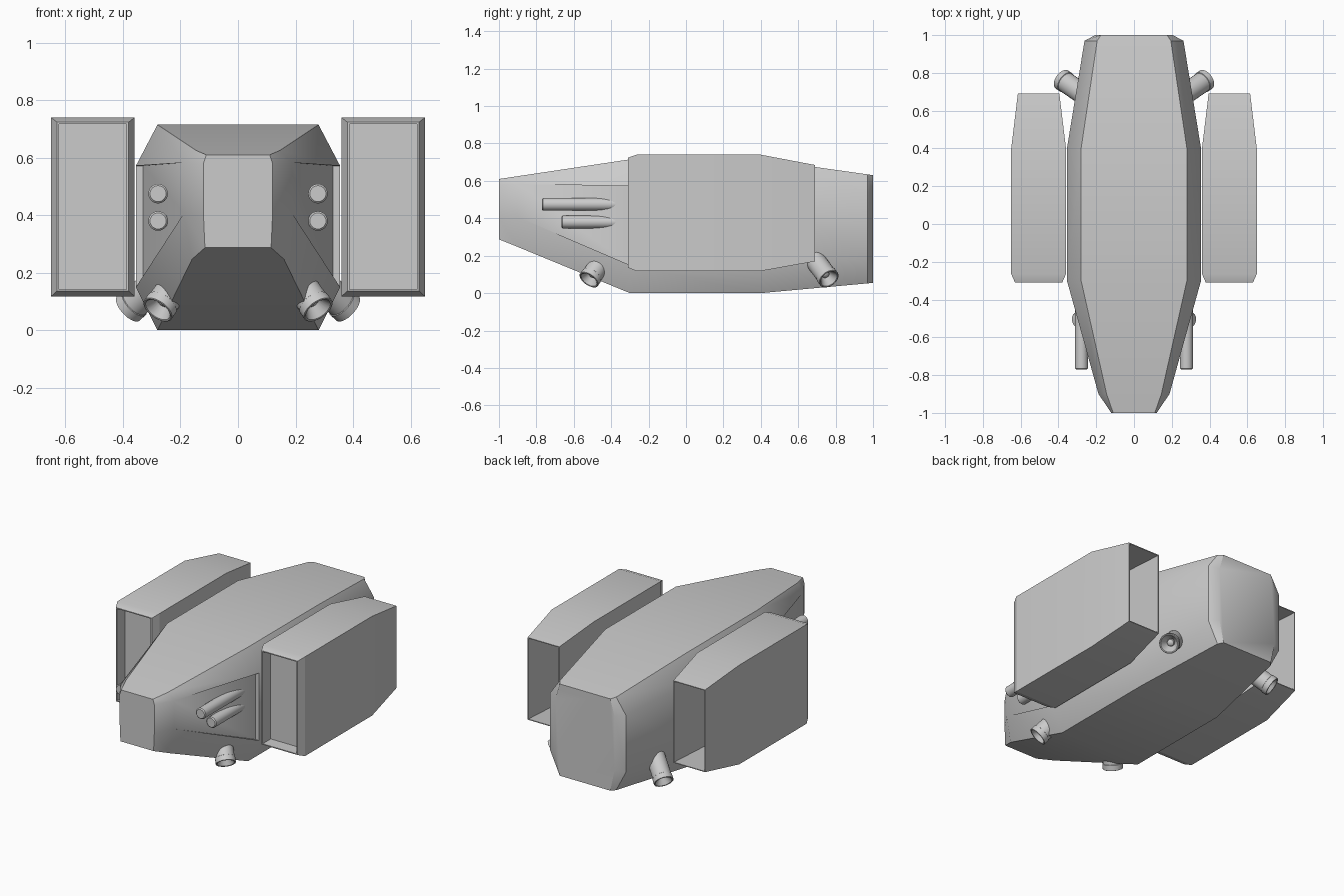
import bpy, bmesh, math
from mathutils import Vector

if "Cube" in bpy.data.objects:
    bpy.data.objects.remove(bpy.data.objects["Cube"])


def finish(name, bm, mirror=True, angle=35):
    bmesh.ops.recalc_face_normals(bm, faces=bm.faces[:])
    mesh = bpy.data.meshes.new(name)
    bm.to_mesh(mesh)
    bm.free()
    ob = bpy.data.objects.new(name, mesh)
    bpy.context.collection.objects.link(ob)
    if mirror:
        ob.modifiers.new("mirror", 'MIRROR')
    bpy.ops.object.select_all(action='DESELECT')
    ob.select_set(True)
    bpy.context.view_layer.objects.active = ob
    bpy.ops.object.shade_smooth_by_angle(angle=math.radians(angle))
    return ob


def loft(bm, rings, skip=()):
    """Bridge rings of points and cap both ends; skip holds (ring, side) gaps."""
    vs = [[bm.verts.new(p) for p in r] for r in rings]
    n = len(vs[0])
    for k in range(len(vs) - 1):
        for i in range(n):
            if (k, i) not in skip:
                j = (i + 1) % n
                bm.faces.new((vs[k][i], vs[k][j], vs[k + 1][j], vs[k + 1][i]))
    bm.faces.new(vs[0])
    bm.faces.new(vs[-1])
    return vs


def lathe(name, tip, direction, profile, n=24):
    """Round part on an axis; profile holds (radius, offset along the axis)."""
    d = Vector(direction).normalized()
    q = d.to_track_quat('Z', 'Y')
    rings = []
    for r, t in profile:
        rings.append([Vector(tip) + q @ Vector((r * math.cos(a), r * math.sin(a), t))
                      for a in (2 * math.pi * i / n for i in range(n))])
    bm = bmesh.new()
    loft(bm, rings)
    return finish(name, bm)


# Hull: octagonal sections (y, roof x, side x, floor x, roof z, side top z, side low z, floor z)
sections = [
    (-1.0, .11, .12, .115, .61, .58, .40, .287),
    (-0.9, .145, .188, .16, .625, .583, .407, .247),
    (-0.3, .28, .355, .28, .715, .572, .15, .0),
    (0.4, .28, .355, .28, .715, .572, .15, .0),
    (0.97, .195, .262, .195, .635, .54, .18, .052),
    (1.0, .175, .205, .175, .63, .53, .19, .055),
]
rings = []
for y, xr, xs, xf, zr, zu, zl, zf in sections:
    half = [(xr, zr), (xs, zu), (xs, zl), (xf, zf)]
    pts = half + [(-x, z) for x, z in reversed(half)]
    rings.append([(x, y, z) for x, z in pts])
bm = bmesh.new()
vs = loft(bm, rings, skip={(1, 1), (1, 5)})
# Sunken gun bays in the front sides of the hull
for i, s in ((1, 1), (5, -1)):
    a, b, c, d = vs[1][i], vs[1][i + 1], vs[2][i + 1], vs[2][i]
    c2 = bm.verts.new((s * .33, c.co.y, c.co.z))
    d2 = bm.verts.new((s * .33, d.co.y, d.co.z))
    for f in ((a, b, c2, d2), (d2, c2, c, d), (a, d2, d), (b, c, c2)):
        bm.faces.new(f)
finish("hull", bm, mirror=False)

# Side pods: box sections (y, x0, x1, z0, z1), recessed at the front and hollow at the rear
pod = [
    (-.23, .388, .622, .142, .718),
    (-.31, .388, .622, .142, .718),
    (-.31, .38, .63, .136, .724),
    (-.265, .36, .65, .118, .74),
    (.40, .36, .65, .118, .74),
    (.69, .395, .615, .17, .685),
    (.69, .40, .61, .175, .68),
    (.30, .38, .63, .14, .72),
]
bm = bmesh.new()
loft(bm, [[(x0, y, z0), (x1, y, z0), (x1, y, z1), (x0, y, z1)] for y, x0, x1, z0, z1 in pod])
finish("engine_pod", bm, angle=20)

# Twin gun barrels
for name, z, tip in (("upper_gun", .475, -.77), ("lower_gun", .38, -.665)):
    length = tip + .33
    lathe(name, (.278, tip, z), (0, -1, 0),
          [(.034, length), (.034, -.006), (.028, 0)])

# Manoeuvring thrusters with flared rim and centre plug
for name, tip, d, length in (
        ("front_thruster", (.28, -.52, .07), (.5, -.5, -.7), .17),
        ("rear_thruster", (.382, .765, .075), (.65, .45, -.6), .24)):
    lathe(name, tip, d, [
        (.055, -length), (.055, -.035), (.058, -.033), (.058, -.002),
        (.054, 0), (.049, -.002), (.022, -.05), (.019, -.035), (.008, -.028)])
